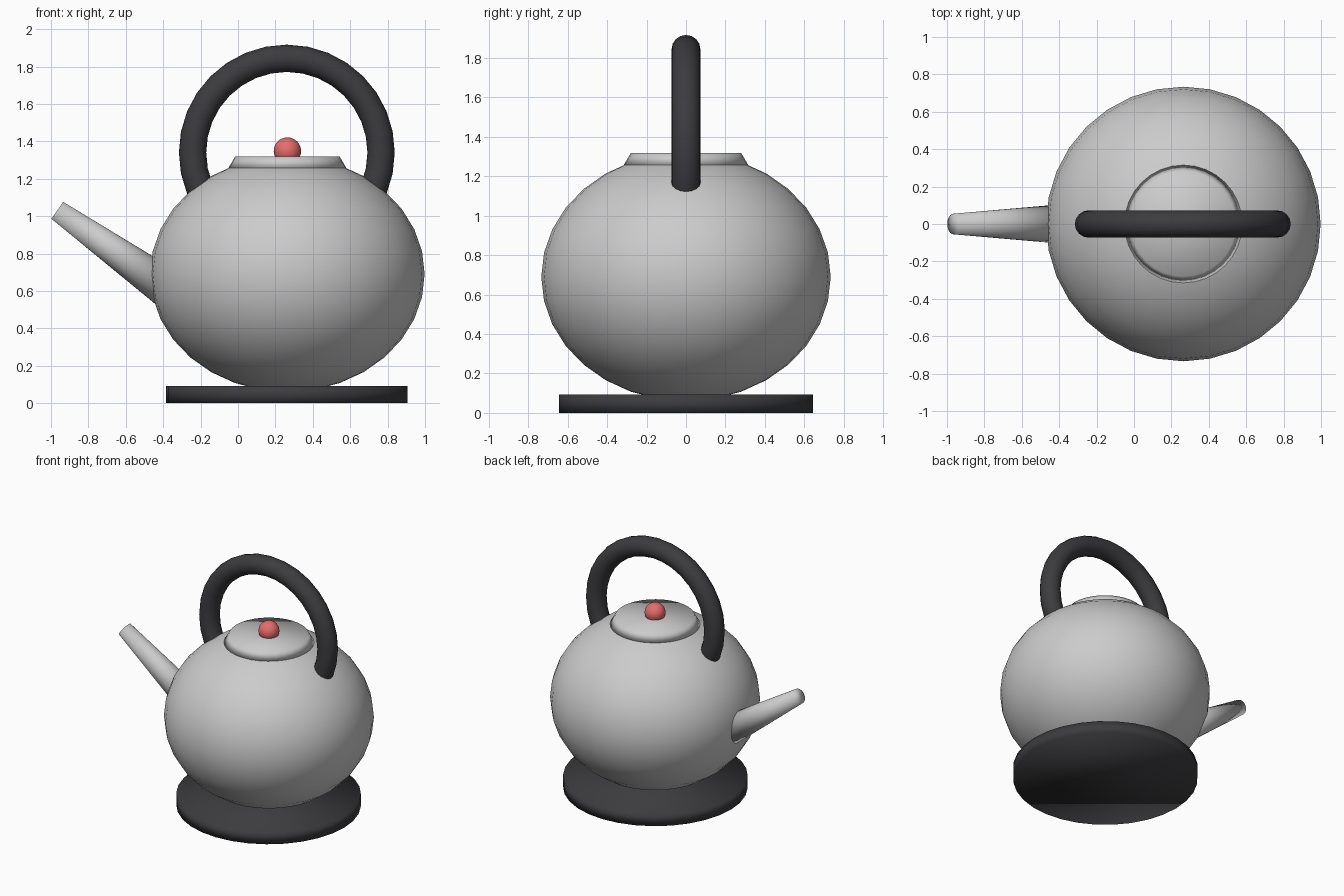
import bpy
from math import radians, sin, cos
from mathutils import Vector

if "Cube" in bpy.data.objects:
    bpy.data.objects.remove(bpy.data.objects["Cube"])

CX = 0.264  # centre of the pot


def material(name, rgb):
    m = bpy.data.materials.new(name)
    m.diffuse_color = (*rgb, 1)
    m.use_nodes = True
    m.node_tree.nodes["Principled BSDF"].inputs["Base Color"].default_value = m.diffuse_color
    return m


DARK = material("dark_plastic", (0.045, 0.045, 0.05))
RED = material("red_knob", (0.8, 0.15, 0.15))


def finish(name, mat=None):
    ob = bpy.context.object
    ob.name = name
    bpy.ops.object.shade_smooth()
    if mat:
        ob.data.materials.append(mat)
    return ob


def frustum(name, bottom, top, r1, r2, mat=None):
    """Capped cone section between two points."""
    a, b = Vector(bottom), Vector(top)
    bpy.ops.mesh.primitive_cone_add(
        vertices=32, radius1=r1, radius2=r2, depth=(b - a).length,
        location=(a + b) / 2, rotation=(b - a).to_track_quat('Z', 'Y').to_euler())
    return finish(name, mat)


# Base plate
frustum("base", (CX - 0.003, 0, 0), (CX - 0.003, 0, 0.093), 0.645, 0.645, DARK)

# Squashed round body
bpy.ops.mesh.primitive_uv_sphere_add(segments=32, ring_count=16, radius=1, location=(CX, 0, 0.69))
bpy.context.object.scale = (0.734, 0.734, 0.63)
finish("body")

# Lid and knob
frustum("lid", (CX, 0, 1.258), (CX, 0, 1.318), 0.315, 0.28)
bpy.ops.mesh.primitive_uv_sphere_add(segments=32, ring_count=16, radius=0.073, location=(CX, 0, 1.348))
finish("lid_knob", RED)

# Spout, its root hidden in the body
tip = Vector((-0.966, 0, 1.031))
slope = radians(35.3)
length = 0.8
root = tip + length * Vector((cos(slope), 0, -sin(slope)))
frustum("spout", root, tip, 0.112, 0.055)

# Ring handle, lower half buried in the body
bpy.ops.mesh.primitive_torus_add(
    major_segments=32, minor_segments=16, major_radius=0.504, minor_radius=0.073,
    location=(CX - 0.003, 0, 1.34), rotation=(radians(90), 0, 0))
finish("handle", DARK)
